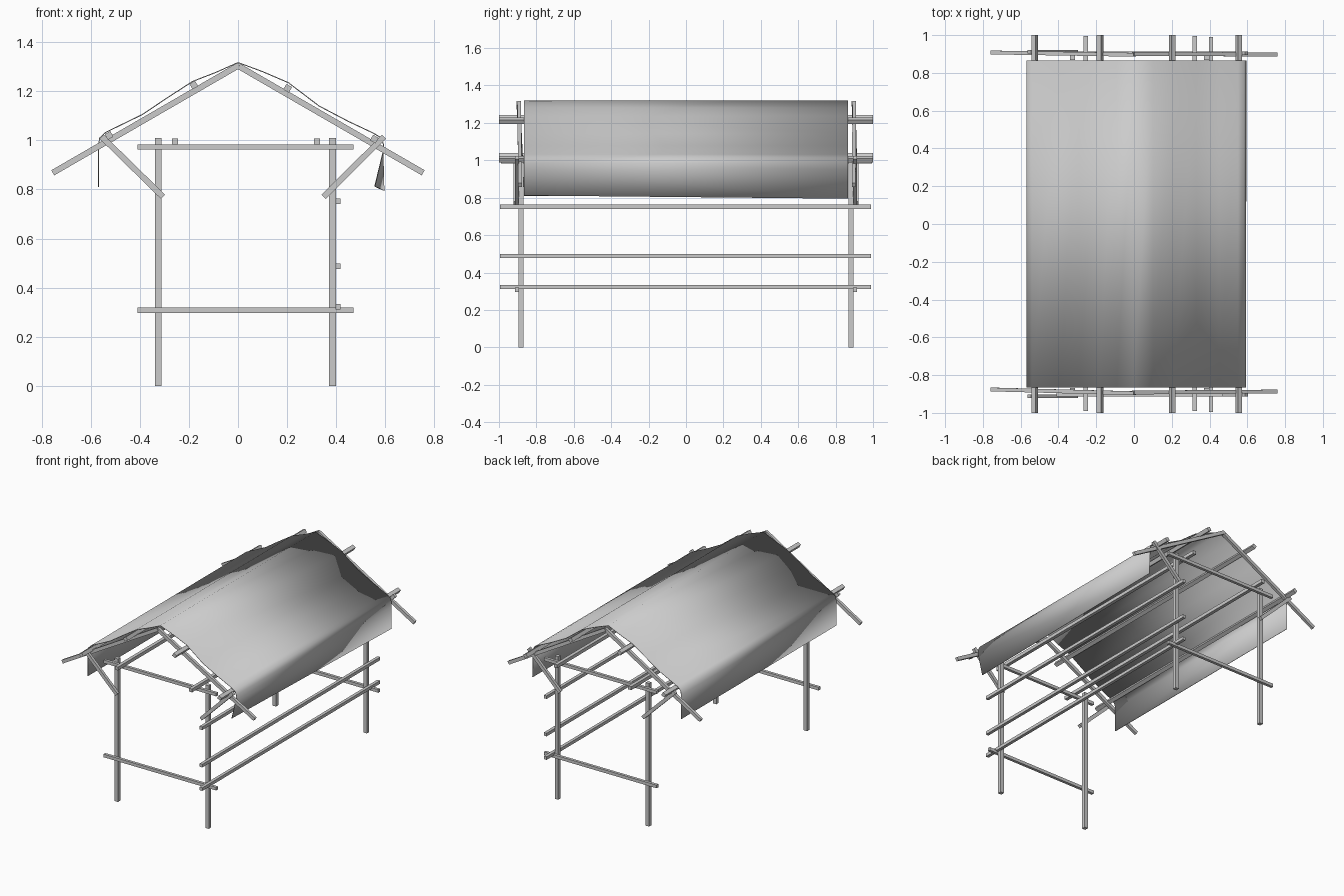
import bpy, bmesh
from mathutils import Vector, Matrix

cube = bpy.data.objects.get("Cube")
if cube:
    bpy.data.objects.remove(cube)

grey = bpy.data.materials.new("plain_grey")
grey.use_nodes = True
colour = (0.6, 0.6, 0.6, 1)
grey.diffuse_color = colour
grey.node_tree.nodes["Principled BSDF"].inputs["Base Color"].default_value = colour


def add_object(name, bm):
    mesh = bpy.data.meshes.new(name)
    bmesh.ops.recalc_face_normals(bm, faces=bm.faces)
    bm.to_mesh(mesh)
    bm.free()
    mesh.materials.append(grey)
    ob = bpy.data.objects.new(name, mesh)
    bpy.context.collection.objects.link(ob)
    return ob


def beam(name, a, b, side_w=0.025, up_w=0.025):
    """Square timber running between two points."""
    a, b = Vector(a), Vector(b)
    along = (b - a).normalized()
    ref = Vector((0, 1, 0)) if abs(along.y) < 0.9 else Vector((1, 0, 0))
    up = along.cross(ref).normalized()
    side = up.cross(along)
    rot = Matrix((along, side, up)).transposed().to_4x4()
    size = Matrix.Diagonal(((b - a).length, side_w, up_w, 1))
    bm = bmesh.new()
    bmesh.ops.create_cube(bm, size=1, matrix=Matrix.Translation((a + b) / 2) @ rot @ size)
    return add_object(name, bm)


# End frames: posts, ties, rafters and braces
for end, s, y in (("front", -1, -0.882), ("back", 1, 0.882)):
    for side, x in (("left", 0.385), ("right", -0.325)):
        beam(f"{end}_{side}_post", (x, y, 0), (x, y, 1.01), 0.027, 0.027)
    for level, z in (("lower", 0.308), ("upper", 0.973)):
        beam(f"{end}_{level}_tie", (-0.41, y + s * 0.022, z), (0.47, y + s * 0.022, z), 0.02, 0.022)
    beam(f"{end}_right_rafter", (-0.754, y + 0.016 + s * 0.01, 0.868),
         (0.004, y + s * 0.014, 1.306), 0.02, 0.024)
    beam(f"{end}_left_rafter", (0.754, y + 0.005 + s * 0.01, 0.868),
         (-0.004, y + 0.004 + s * 0.014, 1.306), 0.02, 0.024)
    beam(f"{end}_right_brace", (-0.555, y + s * 0.03, 1.015), (-0.305, y + s * 0.03, 0.77), 0.02, 0.024)
    beam(f"{end}_left_brace", (0.595, y + s * 0.022, 1.015), (0.348, y + s * 0.022, 0.77), 0.02, 0.024)

# Long side rails
for name, z in (("low", 0.322), ("middle", 0.488), ("high", 0.752)):
    beam(f"{name}_side_rail", (0.407, -0.995, z), (0.407, 0.99, z), 0.022, 0.022)

# Wall plates lying on the upper ties
for name, x in (("left", 0.322), ("right", -0.256)):
    beam(f"{name}_wall_plate", (x, -0.99, 0.995), (x, 0.995, 0.995), 0.024, 0.024)

# Roof purlins, tilted to the roof slope
for name, x, z, tilt in (("right_upper", -0.18, 1.225, -0.53), ("right_lower", -0.525, 1.02, -0.53),
                         ("left_upper", 0.202, 1.212, 0.53), ("left_lower", 0.555, 1.005, 0.53)):
    ob = beam(f"{name}_purlin", (0, -1, 0), (0, 1, 0), 0.026, 0.026)
    ob.rotation_euler.y = tilt
    ob.location = (x, 0, z)

# Cloth roof: a profile swept lengthwise, with a slightly twisted left flap
profile = [(-0.568, 0.81), (-0.568, 0.98), (-0.563, 1.01), (-0.54, 1.032), (-0.39, 1.105),
           (-0.29, 1.172), (-0.185, 1.24), (-0.09, 1.277), (0, 1.317), (0.1, 1.28),
           (0.205, 1.235), (0.33, 1.14), (0.45, 1.077), (0.55, 1.03), (0.58, 1.012),
           (0.592, 0.985), (0.59, 0.95)]
bm = bmesh.new()
rows = []
for y, hem in ((-0.865, (0.557, 0.812)), (0.865, (0.594, 0.795))):
    rows.append([bm.verts.new((x, y, z)) for x, z in profile + [hem]])
for i in range(len(profile)):
    bm.faces.new((rows[0][i], rows[0][i + 1], rows[1][i + 1], rows[1][i]))
roof = add_object("cloth_roof", bm)
thick = roof.modifiers.new("thickness", 'SOLIDIFY')
thick.thickness = 0.004
thick.offset = 0
bpy.context.view_layer.objects.active = roof
roof.select_set(True)
bpy.ops.object.shade_smooth_by_angle(angle=0.7)
